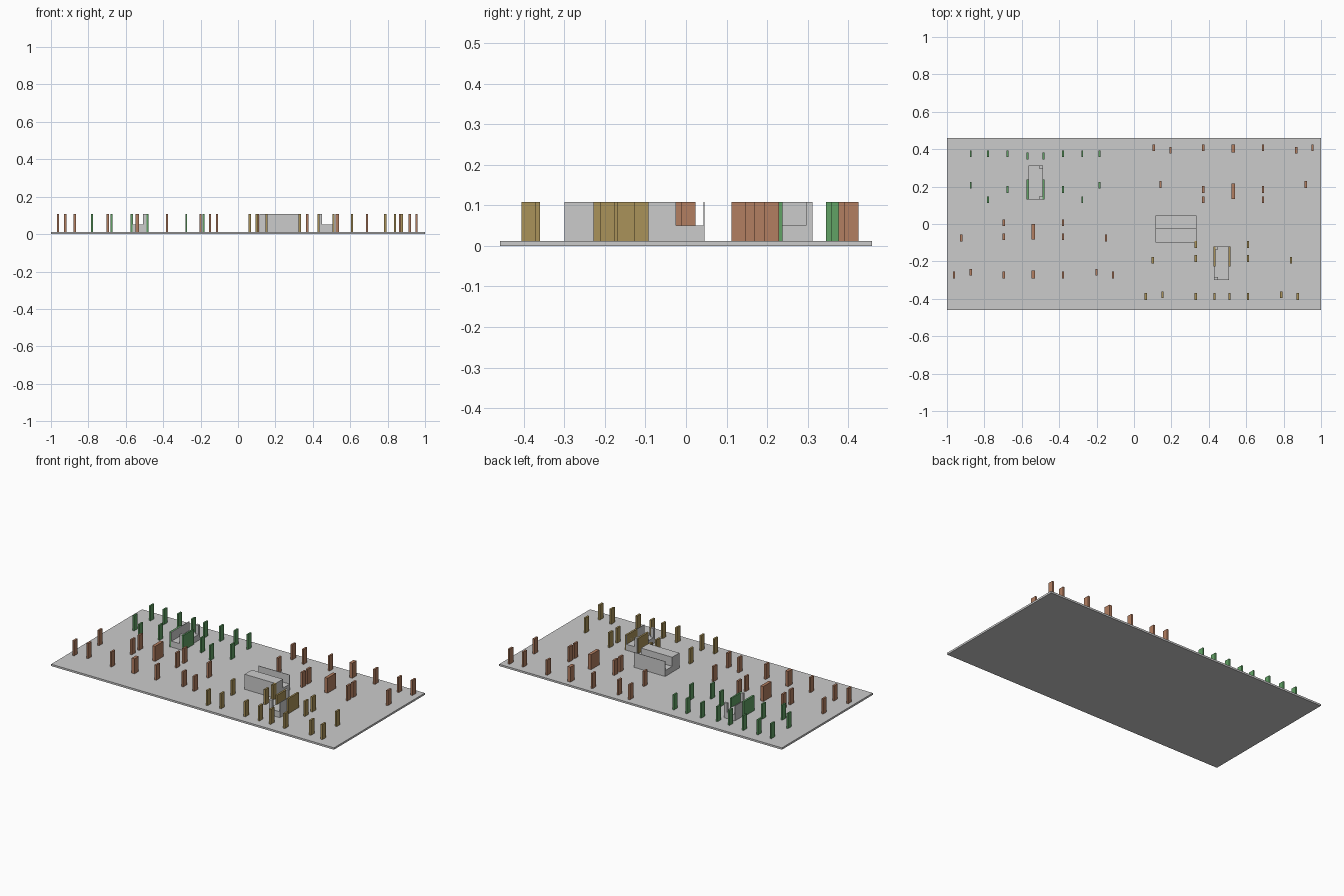
import bpy, bmesh

SLAB, TOP, LEDGE = 0.012, 0.108, 0.05


def add_box(bm, x0, x1, y0, y1, z0, z1):
    ret = bmesh.ops.create_cube(bm, size=1)
    for v in ret['verts']:
        v.co.x = x1 if v.co.x > 0 else x0
        v.co.y = y1 if v.co.y > 0 else y0
        v.co.z = z1 if v.co.z > 0 else z0


def make(name, boxes, mat=None):
    bm = bmesh.new()
    for b in boxes:
        add_box(bm, *b)
    me = bpy.data.meshes.new(name)
    bm.to_mesh(me)
    bm.free()
    ob = bpy.data.objects.new(name, me)
    bpy.context.collection.objects.link(ob)
    if mat:
        me.materials.append(mat)
    return ob


def material(name, rgb):
    m = bpy.data.materials.new(name)
    m.diffuse_color = (*rgb, 1)
    return m


def columns(name, mat, rows, w=0.012, d=0.036):
    # rows: (y, [x positions])
    n = 0
    for y, xs in rows:
        for x in xs:
            n += 1
            make(f"{name}_{n}", [(x - w / 2, x + w / 2, y - d / 2, y + d / 2, SLAB, TOP)], mat)


green = material("green", (0.12, 0.36, 0.13))
brown = material("brown", (0.45, 0.21, 0.12))
tan = material("tan", (0.40, 0.29, 0.10))

# floor plate
make("floor_slab", [(-1, 1, -0.459, 0.459, 0, SLAB)])

# green columns, back left
columns("green_column", green, [
    (0.375, [-0.873, -0.78, -0.677, -0.38, -0.277, -0.185]),
    (0.363, [-0.57, -0.484]),
    (0.207, [-0.873, -0.185]),
    (0.185, [-0.677, -0.38]),
    (0.130, [-0.78, -0.277])], w=0.01)
columns("green_wide_column", green, [(0.184, [-0.57, -0.484])], w=0.01, d=0.107)

# brown columns, back right and front left
columns("brown_column", brown, [
    (0.407, [0.105, 0.37, 0.69, 0.955]),
    (0.394, [0.195, 0.867]),
    (0.211, [0.142, 0.918]),
    (0.185, [0.37, 0.69]),
    (0.130, [0.37, 0.69]),
    (0.006, [-0.696, -0.38]),
    (-0.068, [-0.696, -0.38]),
    (-0.075, [-0.924, -0.15]),
    (-0.258, [-0.873, -0.2]),
    (-0.273, [-0.962, -0.696, -0.38, -0.112])])
columns("brown_short_pier", brown, [(0.404, [0.53]), (-0.27, [-0.538])], w=0.02, d=0.042)
columns("brown_long_pier", brown, [(0.175, [0.53]), (-0.041, [-0.538])], w=0.02, d=0.083)

# tan columns, front right
columns("tan_column", tan, [
    (-0.110, [0.33, 0.61]),
    (-0.185, [0.33, 0.61]),
    (-0.194, [0.1, 0.84]),
    (-0.378, [0.152, 0.787]),
    (-0.388, [0.063, 0.33, 0.43, 0.51, 0.61, 0.875])])
columns("tan_wide_column", tan, [(-0.175, [0.43, 0.51])], w=0.012, d=0.107)

# central core: tall block, low ledge and thin back wall
make("central_core", [
    (0.115, 0.335, -0.098, -0.025, 0, TOP),
    (0.115, 0.335, -0.025, 0.045, 0, LEDGE),
    (0.115, 0.335, 0.043, 0.046, 0, TOP)])


# side cores: ledge, thin wall and two end posts, one turned half a turn
def side_core(name, cx, cy, s):
    def b(x0, x1, y0, y1, z0, z1):
        xs = sorted((cx + s * x0, cx + s * x1))
        ys = sorted((cy + s * y0, cy + s * y1))
        return (*xs, *ys, z0, z1)
    make(name, [
        b(-0.039, 0.039, -0.09, 0.09, 0, LEDGE),
        b(0.036, 0.039, -0.09, 0.09, 0, TOP),
        b(-0.039, -0.019, -0.09, -0.074, LEDGE, TOP),
        b(-0.039, -0.019, 0.074, 0.09, LEDGE, TOP)])


side_core("left_core", -0.526, 0.222, -1)
side_core("right_core", 0.468, -0.21, 1)
